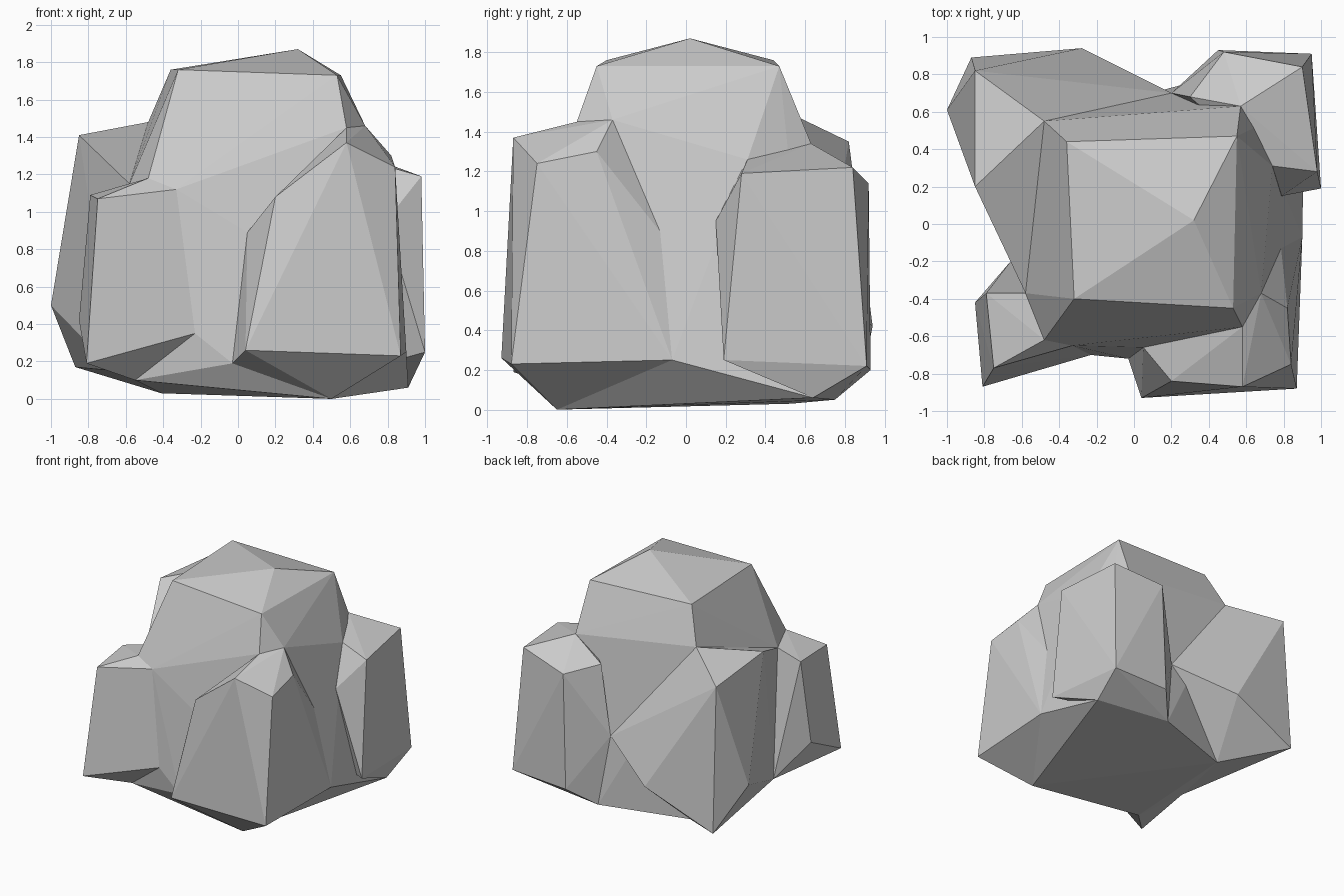
import bpy
import bmesh

# Remove only the default cube
default_cube = bpy.data.objects.get("Cube")
if default_cube:
    bpy.data.objects.remove(default_cube, do_unlink=True)

# One plain stone colour
STONE_GREY = (0.6, 0.6, 0.6, 1)
stone = bpy.data.materials.new("stone_grey")
stone.use_nodes = True
stone.diffuse_color = STONE_GREY
stone.node_tree.nodes["Principled BSDF"].inputs["Base Color"].default_value = STONE_GREY


def make_chunk(name, corners):
    """Wrap a flat-faced convex stone chunk around its corner points."""
    bm = bmesh.new()
    for corner in corners:
        bm.verts.new(corner)
    result = bmesh.ops.convex_hull(bm, input=bm.verts, use_existing_faces=False)
    unused = set(result["geom_interior"]) | set(result["geom_unused"])
    loose = [item for item in unused if isinstance(item, bmesh.types.BMVert)]
    bmesh.ops.delete(bm, geom=loose, context='VERTS')
    bmesh.ops.recalc_face_normals(bm, faces=bm.faces)
    mesh = bpy.data.meshes.new(name)
    bm.to_mesh(mesh)
    bm.free()
    mesh.materials.append(stone)
    chunk = bpy.data.objects.new(name, mesh)
    bpy.context.scene.collection.objects.link(chunk)
    return chunk


# Shoulder corners, where the outer chunks lean on the core
shoulder_front_right = (-0.48, -0.62, 1.18)
shoulder_right = (-0.58, -0.37, 1.15)
shoulder_front = (-0.33, -0.65, 1.12)
shoulder_front_left = (0.58, -0.55, 1.45)
shoulder_left = (0.68, -0.37, 1.46)
shoulder_left_rear = (0.74, 0.31, 1.26)
shoulder_back_left = (0.57, 0.63, 1.34)
shoulder_back_right = (-0.48, 0.55, 1.48)

# Cleft corners, at the bottom of the grooves between the chunks
cleft_front_high = (0.05, -0.66, 0.89)
cleft_front_low = (-0.03, -0.72, 0.19)
cleft_front_right = (-0.23, -0.70, 0.35)
cleft_left_high = (0.78, -0.07, 0.82)
cleft_left_low = (0.9, -0.07, 0.25)
cleft_left_rear = (0.79, 0.15, 0.95)
cleft_back_high = (0.2, 0.7, 0.62)
cleft_right_low = (-0.66, -0.2, 0.15)

# Underside corners
base_front_left = (0.5, -0.65, 0)
base_front_right = (-0.55, -0.6, 0.1)
base_back_left = (0.91, 0.64, 0.06)
base_back = (0.28, 0.75, 0.05)
base_back_right = (-0.41, 0.53, 0.03)

# Central core with the raised crown
crown = [(0.32, 0.02, 1.87), (-0.36, 0.44, 1.76), (-0.32, -0.4, 1.76),
         (0.53, -0.45, 1.73), (0.55, 0.47, 1.73)]
make_chunk("rock_core", crown + [
    shoulder_front_right, shoulder_right, shoulder_front, shoulder_front_left,
    shoulder_left, shoulder_left_rear, shoulder_back_left, shoulder_back_right,
    cleft_front_high, cleft_front_low, cleft_front_right, cleft_left_high,
    cleft_left_low, cleft_back_high, cleft_right_low,
    base_front_left, base_front_right, base_back_left, base_back, base_back_right])

# Low chunk at the front right
make_chunk("front_right_chunk", [
    shoulder_front_right, shoulder_right, shoulder_front,
    cleft_front_right, cleft_right_low, base_front_right,
    (-0.75, -0.77, 1.07), (-0.79, -0.37, 1.09),
    (-0.81, -0.87, 0.19), (-0.85, -0.42, 0.42)])

# Tall chunk at the front left
make_chunk("front_left_chunk", [
    shoulder_front_left, shoulder_left, cleft_front_high, cleft_front_low,
    cleft_left_high, cleft_left_low, base_front_left,
    (0.58, -0.87, 1.37), (0.2, -0.84, 1.08), (0.84, -0.75, 1.24),
    (0.82, -0.45, 1.3), (0.04, -0.93, 0.26), (0.87, -0.88, 0.23)])

# Blocky chunk at the back left
make_chunk("back_left_chunk", [
    shoulder_left_rear, shoulder_back_left, cleft_left_rear, cleft_back_high,
    base_back_left, base_back,
    (0.98, 0.28, 1.19), (0.9, 0.84, 1.22), (0.48, 0.92, 1.14), (0.3, 0.68, 1.18),
    (1, 0.19, 0.25), (0.95, 0.91, 0.22), (0.45, 0.93, 0.2)])

# Wide chunk at the back right
make_chunk("back_right_chunk", [
    shoulder_back_right, shoulder_right, cleft_back_high, cleft_right_low,
    base_back_right,
    (-0.85, 0.82, 1.35), (-0.85, 0.2, 1.41), (-0.87, 0.89, 0.17),
    (-1, 0.61, 0.5), (-0.28, 0.94, 0.42)])
